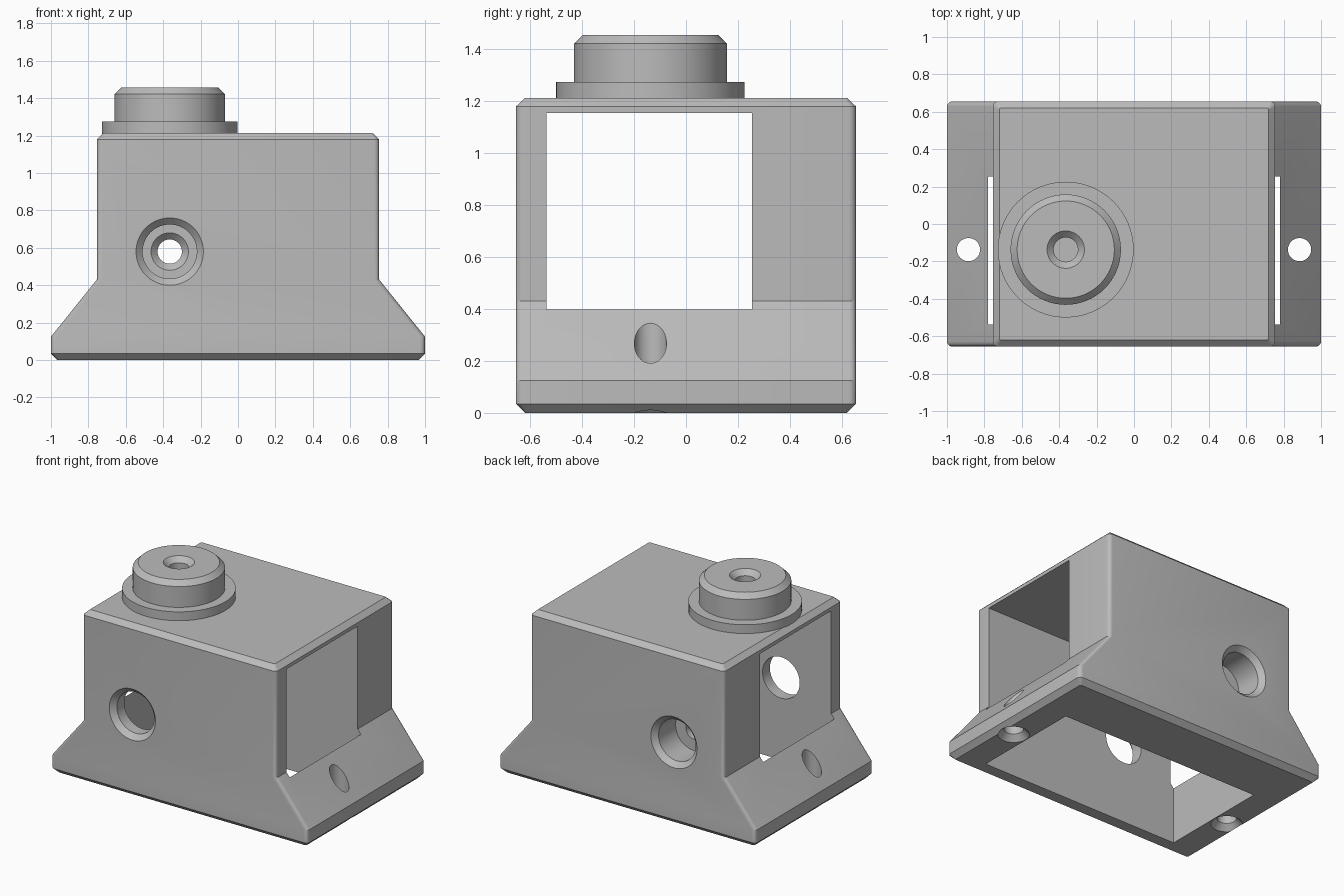
import bpy, bmesh
from math import sin, cos, pi, radians
from mathutils import Matrix, Vector

if "Cube" in bpy.data.objects:
    bpy.data.objects.remove(bpy.data.objects["Cube"], do_unlink=True)

grey = bpy.data.materials.new("plain grey")
grey.use_nodes = True
grey.diffuse_color = (0.5, 0.5, 0.5, 1)
grey.node_tree.nodes["Principled BSDF"].inputs["Base Color"].default_value = (0.5, 0.5, 0.5, 1)


def loft(name, rings, matrix=Matrix()):
    """Skin a stack of equal-length rings and cap both ends."""
    bm = bmesh.new()
    loops = [[bm.verts.new(matrix @ Vector(p)) for p in ring] for ring in rings]
    for low, high in zip(loops, loops[1:]):
        for i in range(len(low)):
            j = (i + 1) % len(low)
            bm.faces.new((low[i], low[j], high[j], high[i]))
    bm.faces.new(loops[0][::-1])
    bm.faces.new(loops[-1])
    bmesh.ops.recalc_face_normals(bm, faces=bm.faces)
    mesh = bpy.data.meshes.new(name)
    bm.to_mesh(mesh)
    bm.free()
    mesh.materials.append(grey)
    obj = bpy.data.objects.new(name, mesh)
    bpy.context.collection.objects.link(obj)
    return obj


def turned(name, profile, matrix=Matrix(), sides=64):
    """Revolve (radius, height) points about the local z axis."""
    return loft(name, [[(r * cos(2 * pi * i / sides), r * sin(2 * pi * i / sides), z)
                        for i in range(sides)] for r, z in profile], matrix)


def rounded_rect(hx, hy, r, z, steps=5):
    ring = []
    for k, (sx, sy) in enumerate(((1, 1), (-1, 1), (-1, -1), (1, -1))):
        for s in range(steps + 1):
            a = (k + s / steps) * pi / 2
            ring.append((sx * (hx - r) + r * cos(a), sy * (hy - r) + r * sin(a), z))
    return ring


def smooth(obj):
    bpy.ops.object.select_all(action='DESELECT')
    obj.select_set(True)
    bpy.context.view_layer.objects.active = obj
    bpy.ops.object.shade_smooth_by_angle(angle=radians(28))


def cut(obj, cutter):
    mod = obj.modifiers.new("cut", 'BOOLEAN')
    mod.operation = 'DIFFERENCE'
    mod.solver = 'EXACT'
    mod.object = cutter
    bpy.context.view_layer.objects.active = obj
    bpy.ops.object.modifier_apply(modifier=mod.name)
    bpy.data.objects.remove(cutter, do_unlink=True)


HOLE_X, HOLE_Y, HOLE_Z = -0.365, -0.137, 0.58
HALF_Y = 0.655

# Housing shell with flared feet and chamfered top and bottom
housing = loft("housing", [rounded_rect(hx, hy, r, z) for hx, hy, r, z in (
    (0.965, 0.62, 0.01, 0), (1, HALF_Y, 0.028, 0.035), (1, HALF_Y, 0.028, 0.125),
    (0.755, HALF_Y, 0.028, 0.43), (0.755, HALF_Y, 0.028, 1.18), (0.72, 0.62, 0.01, 1.213))])

# Cavity open at the bottom and through both sides
cut(housing, loft("cavity_cutter", [
    [(-0.78, -0.538, z), (0.78, -0.538, z), (0.78, 0.255, z), (-0.78, 0.255, z)]
    for z in (-0.1, 1.155)]))

# Chamfered front bore
to_front = Matrix.Translation((HOLE_X, 0, HOLE_Z)) @ Matrix.Rotation(radians(90), 4, 'X')
cut(housing, turned("front_bore_cutter", [
    (0.145, 0.45), (0.145, HALF_Y - 0.035), (0.2, HALF_Y + 0.02)], to_front))

# Stepped rear bore, chamfered at both ends
to_back = Matrix.Translation((HOLE_X, 0, HOLE_Z)) @ Matrix.Rotation(radians(-90), 4, 'X')
cut(housing, turned("rear_bore_cutter", [
    (0.12, 0.235), (0.065, 0.29), (0.065, 0.43), (0.145, 0.43),
    (0.145, HALF_Y - 0.035), (0.2, HALF_Y + 0.02)], to_back))

# Mounting holes countersunk from below
for side in (-1, 1):
    cut(housing, turned("mounting_hole_cutter", [
        (0.12, -0.02), (0.062, 0.04), (0.062, 0.6)],
        Matrix.Translation((side * 0.885, HOLE_Y, 0)), 48))
smooth(housing)

# Round boss with a blind chamfered hole
boss = turned("top_boss", [
    (0.363, 1.21), (0.363, 1.275), (0.295, 1.275), (0.295, 1.422), (0.26, 1.456),
    (0.1, 1.456), (0.065, 1.421), (0.065, 1.25)],
    Matrix.Translation((HOLE_X, HOLE_Y, 0)))
smooth(boss)
